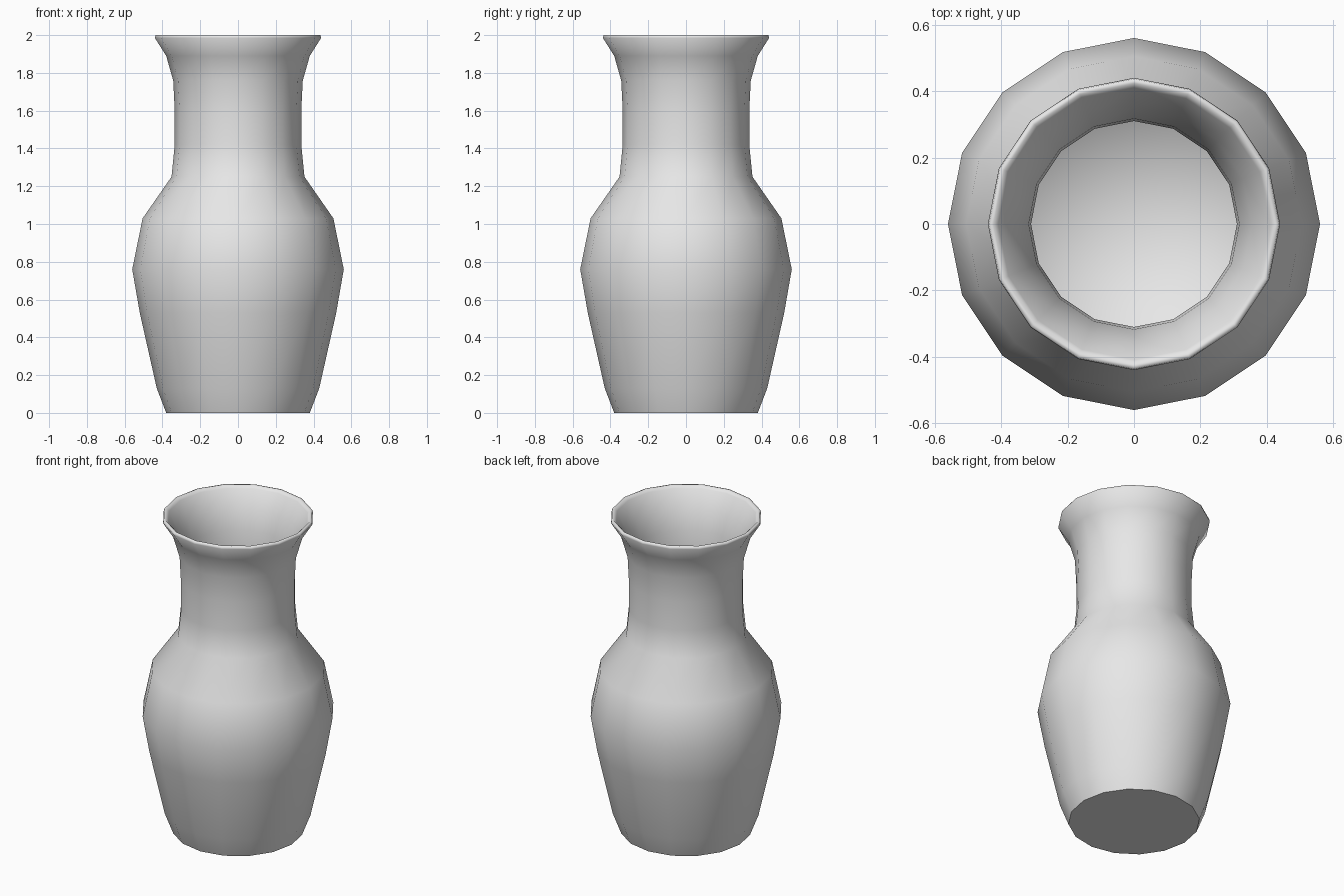
import bpy, bmesh, math

cube = bpy.data.objects.get("Cube")
if cube:
    bpy.data.objects.remove(cube, do_unlink=True)

SIDES = 16

# Half section (radius, height): foot centre, outer wall, rim, inner wall, floor centre
outer = [(0, 0), (0.38, 0), (0.43, 0.13), (0.52, 0.53), (0.56, 0.76),
         (0.505, 1.03), (0.352, 1.25), (0.335, 1.42), (0.335, 1.6),
         (0.343, 1.76), (0.38, 1.89), (0.44, 1.985)]
rim = [(0.436, 2.0), (0.423, 2.0), (0.409, 1.985)]
inner = [(0.355, 1.88), (0.317, 1.76), (0.31, 1.6), (0.31, 1.42),
         (0.325, 1.26), (0.475, 1.03), (0.53, 0.76), (0.49, 0.53),
         (0.4, 0.13), (0.35, 0.03), (0, 0.03)]

# Clay material
clay = bpy.data.materials.new("light grey clay")
clay.use_nodes = True
colour = (0.8, 0.8, 0.8, 1)
clay.diffuse_color = colour
clay.node_tree.nodes["Principled BSDF"].inputs["Base Color"].default_value = colour

# Vase body: the section spun around the vertical axis
bm = bmesh.new()
verts = [bm.verts.new((r, 0, z)) for r, z in outer + rim + inner]
edges = [bm.edges.new(pair) for pair in zip(verts, verts[1:])]
bmesh.ops.spin(bm, geom=verts + edges, cent=(0, 0, 0), axis=(0, 0, 1),
               angle=math.tau, steps=SIDES, use_merge=True)
bmesh.ops.remove_doubles(bm, verts=bm.verts, dist=0.0005)
bmesh.ops.recalc_face_normals(bm, faces=bm.faces)

# Smooth everywhere except around the flat foot
for face in bm.faces:
    face.smooth = True
for edge in bm.edges:
    if all(v.co.z < 0.001 for v in edge.verts):
        edge.smooth = False

mesh = bpy.data.meshes.new("vase")
bm.to_mesh(mesh)
bm.free()
mesh.materials.append(clay)
vase = bpy.data.objects.new("vase", mesh)
bpy.context.collection.objects.link(vase)
